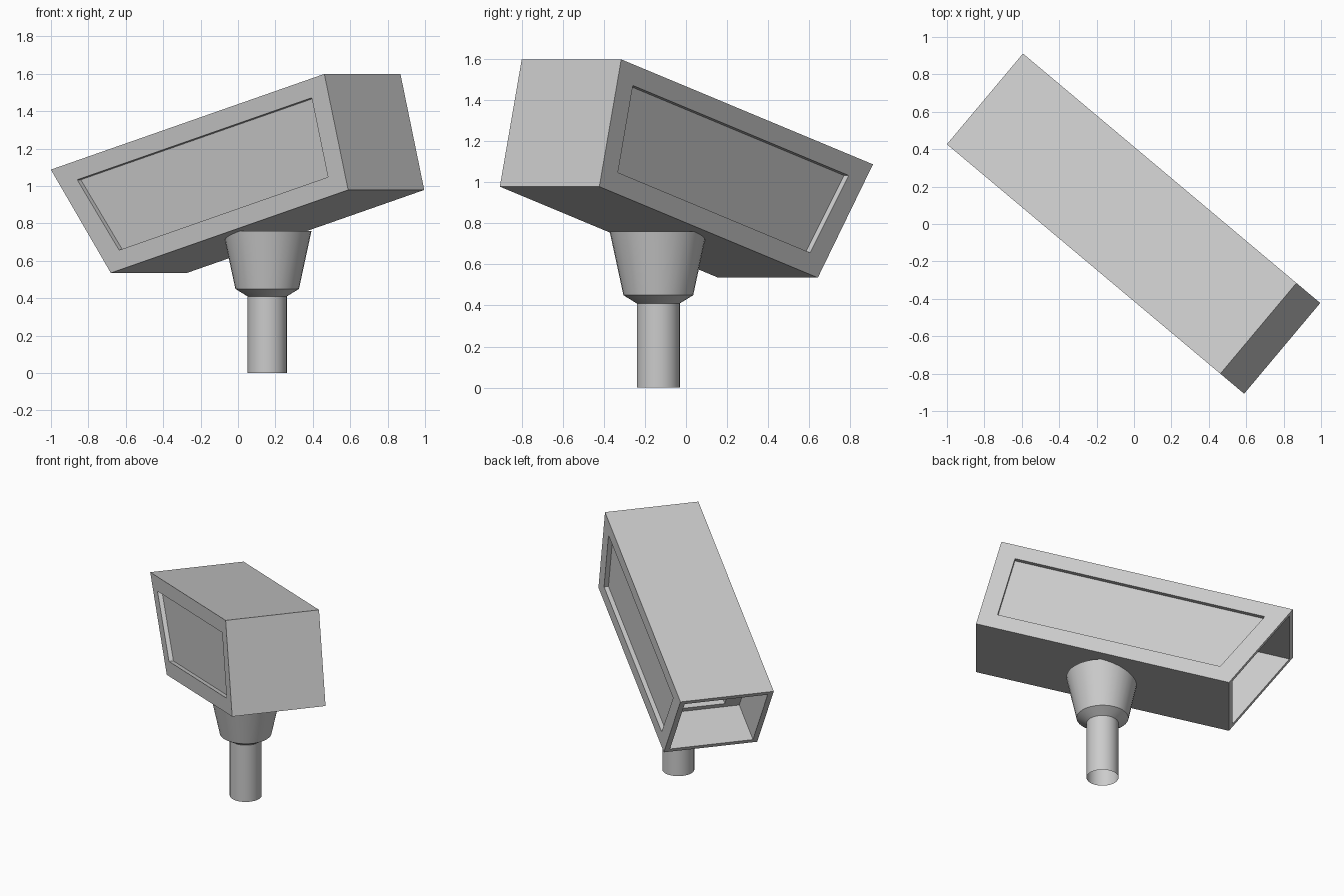
import bpy, bmesh
from math import radians, sin, cos, pi
from mathutils import Matrix

if "Cube" in bpy.data.objects:
    bpy.data.objects.remove(bpy.data.objects["Cube"])

W, BOT, TOP, FRONT = 0.3165, 0.678, 1.32, 1.2525   # housing half width, underside, top, closed end


def make_object(name, bm):
    bmesh.ops.remove_doubles(bm, verts=bm.verts, dist=1e-5)
    bmesh.ops.recalc_face_normals(bm, faces=bm.faces)
    me = bpy.data.meshes.new(name)
    bm.to_mesh(me)
    bm.free()
    ob = bpy.data.objects.new(name, me)
    bpy.context.collection.objects.link(ob)
    return ob


def chain(bm, loops, cap=True):
    """Bridge consecutive point loops with quads, optionally closing the last."""
    rings = [[bm.verts.new(p) for p in loop] for loop in loops]
    for a, b in zip(rings, rings[1:]):
        for i in range(len(a)):
            j = (i + 1) % len(a)
            bm.faces.new((a[i], a[j], b[j], b[i]))
    if cap:
        bm.faces.new(rings[-1])


def slant(z):
    return -0.4625 - 0.4065 * (z - BOT)


def rear(side, edge, depth):
    """Rectangle parallel to the slanted open end."""
    lo, hi, y = BOT + edge, TOP - edge, W - side
    return [(slant(z) + depth, s * y, z) for s, z in ((-1, lo), (1, lo), (1, hi), (-1, hi))]


# Housing: tilted box, slanted open end, recessed side panels
bm = bmesh.new()
outline = [(slant(BOT), BOT), (FRONT, BOT), (FRONT, TOP), (slant(TOP), TOP)]
window = [(-0.375, 0.781), (1.134, 0.781), (1.134, 1.22), (-0.56, 1.22)]
at = lambda pts, y: [(x, y, z) for x, z in pts]
for s in (-1, 1):
    chain(bm, [at(outline, s * W), at(window, s * W), at(window, s * (W - 0.03))])
for i in (0, 1, 2):   # underside, closed end, top
    (x0, z0), (x1, z1) = outline[i], outline[i + 1]
    bm.faces.new([bm.verts.new(p) for p in
                  ((x0, -W, z0), (x1, -W, z1), (x1, W, z1), (x0, W, z0))])
# open end: rim, cavity and recessed inner panel
chain(bm, [rear(0, 0, 0), rear(0.035, 0.035, 0), rear(0.035, 0.035, 0.36),
           rear(0.14, 0.075, 0.36), rear(0.14, 0.075, 0.42)])
bm.transform(Matrix.Rotation(radians(-40), 4, 'Z') @ Matrix.Rotation(radians(-15), 4, 'Y'))
make_object("housing", bm)


# Stand: round pole and flared bracket
def turned(name, profile, cap):
    n = 32
    bm = bmesh.new()
    chain(bm, [[(0.156 + r * cos(2 * pi * i / n), -0.135 + r * sin(2 * pi * i / n), z)
                for i in range(n)] for r, z in profile], cap)
    ob = make_object(name, bm)
    bpy.ops.object.select_all(action='DESELECT')
    ob.select_set(True)
    bpy.context.view_layer.objects.active = ob
    bpy.ops.object.shade_smooth_by_angle(angle=radians(30))


turned("pole", [(0.105, 0), (0.105, 0.41)], False)
turned("bracket", [(0.105, 0.41), (0.17, 0.45), (0.237, 0.76)], True)
